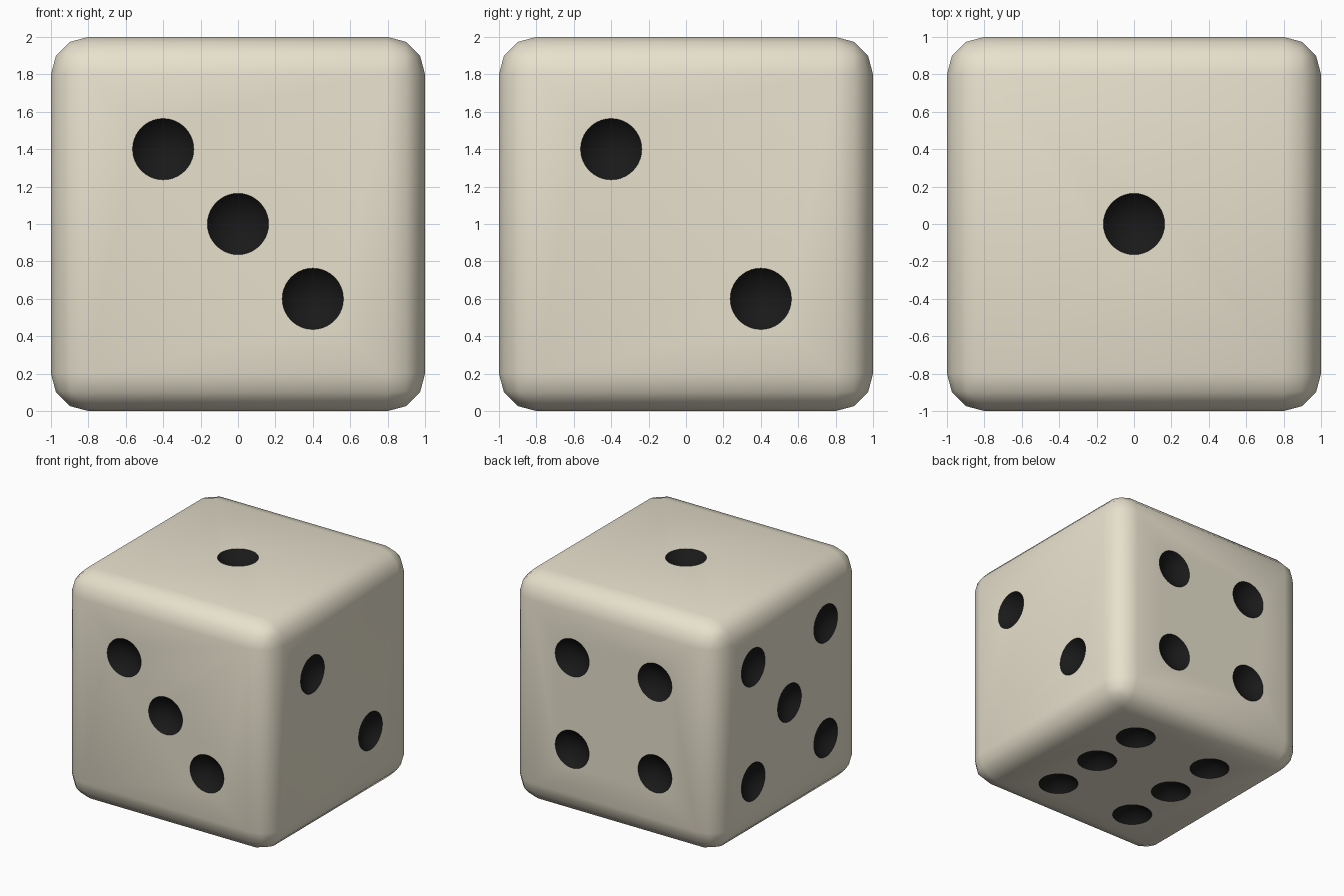
import bpy, bmesh, math
from mathutils import Matrix, Vector

if "Cube" in bpy.data.objects:
    bpy.data.objects.remove(bpy.data.objects["Cube"])

RIM, DEPTH = 0.164, 0.08                      # pip opening radius and depth
BALL = (RIM**2 + DEPTH**2) / (2 * DEPTH)      # radius of the cutting ball


def material(name, rgb):
    m = bpy.data.materials.new(name)
    m.diffuse_color = (*rgb, 1)
    m.use_nodes = True
    m.node_tree.nodes["Principled BSDF"].inputs["Base Color"].default_value = m.diffuse_color
    return m


def make(name, bm, mat):
    me = bpy.data.meshes.new(name)
    bm.to_mesh(me)
    bm.free()
    me.materials.append(mat)
    ob = bpy.data.objects.new(name, me)
    bpy.context.collection.objects.link(ob)
    return ob


ivory = material("ivory", (0.80, 0.75, 0.61))
black = material("black", (0.01, 0.01, 0.01))

# rounded cube body
bm = bmesh.new()
bmesh.ops.create_cube(bm, size=2, matrix=Matrix.Translation((0, 0, 1)))
bmesh.ops.bevel(bm, geom=bm.edges[:], offset=0.2, segments=3, profile=0.5,
                affect='EDGES')
die = make("die_body", bm, ivory)

# pip layouts per side: outward normal, two in-face axes, pip positions
X, Y, Z = Vector((1, 0, 0)), Vector((0, 1, 0)), Vector((0, 0, 1))
corners = lambda d: [(a, b) for a in (-d, d) for b in (-d, d)]
sides = [
    (Z, X, Y, [(0, 0)]),
    (X, Y, Z, [(-0.4, 0.4), (0.4, -0.4)]),
    (-Y, X, Z, [(-0.4, 0.4), (0, 0), (0.4, -0.4)]),
    (Y, X, Z, corners(0.4)),
    (-X, Y, Z, corners(0.5) + [(0, 0)]),
    (-Z, X, Y, [(a, b) for a in (-0.4, 0.4) for b in (-0.5, 0, 0.5)]),
]

# balls that scoop out the pips
bm = bmesh.new()
for n, u, v, spots in sides:
    turn = n.to_track_quat('Z', 'Y').to_matrix().to_4x4()
    for a, b in spots:
        c = Z + n * (1 + BALL - DEPTH) + u * a + v * b
        bmesh.ops.create_uvsphere(bm, u_segments=40, v_segments=32, radius=BALL,
                                  matrix=Matrix.Translation(c) @ turn)
cutter = make("pip_cutter", bm, black)
cutter.hide_render = True

# carve, keeping the black material inside the pips
mod = die.modifiers.new("pips", 'BOOLEAN')
mod.operation = 'DIFFERENCE'
mod.solver = 'EXACT'
mod.material_mode = 'TRANSFER'
mod.object = cutter
bpy.ops.object.select_all(action='DESELECT')
die.select_set(True)
bpy.context.view_layer.objects.active = die
bpy.ops.object.modifier_apply(modifier=mod.name)
bpy.data.objects.remove(cutter)
bpy.ops.object.shade_smooth_by_angle(angle=math.radians(35))
